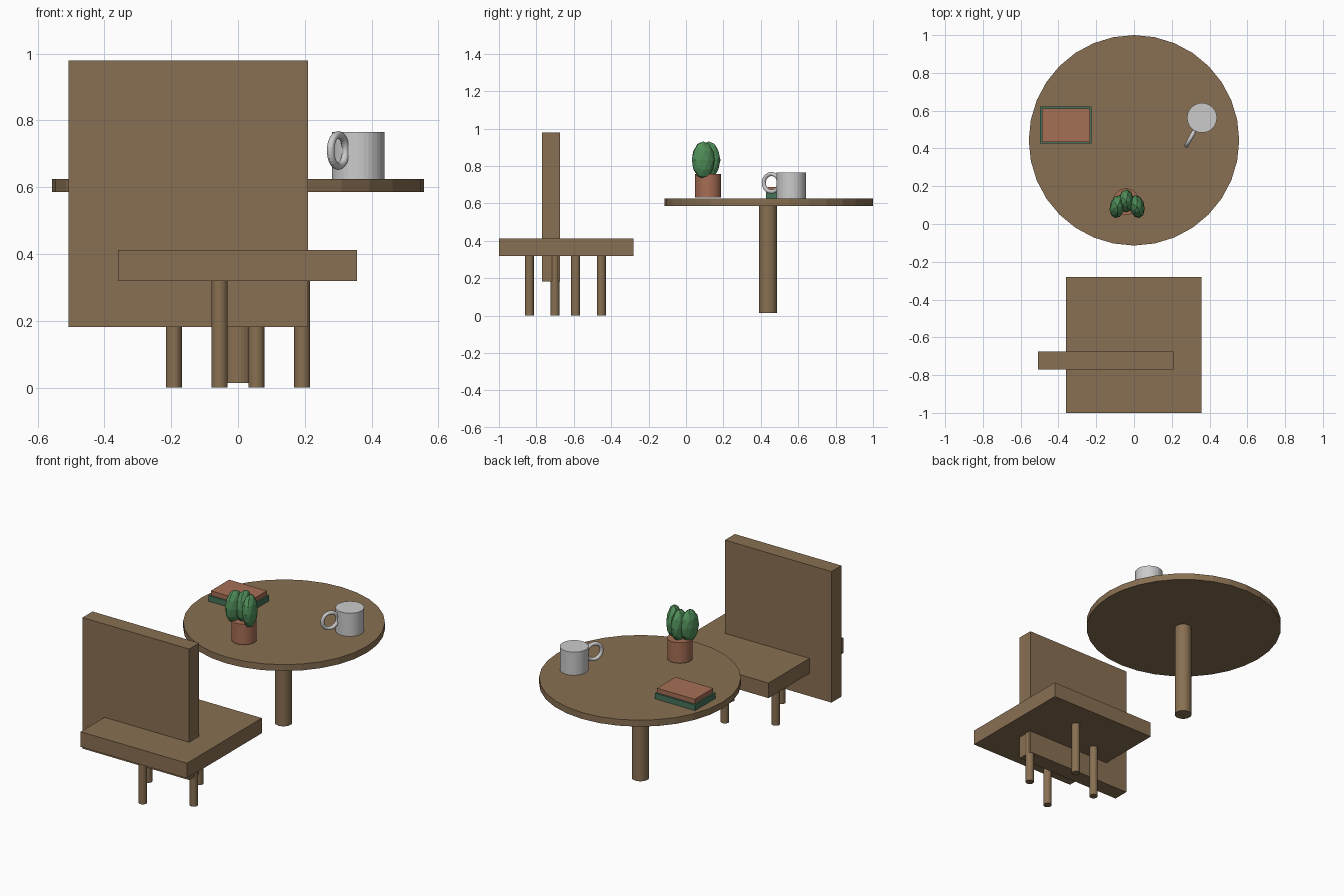
import bpy
import math
from mathutils import Vector

cube = bpy.data.objects.get("Cube")
if cube:
    bpy.data.objects.remove(cube, do_unlink=True)


def material(name, color):
    mat = bpy.data.materials.new(name)
    mat.use_nodes = True
    rgba = (*color, 1.0)
    mat.diffuse_color = rgba
    mat.node_tree.nodes["Principled BSDF"].inputs["Base Color"].default_value = rgba
    return mat


wood = material("wood brown", (0.25, 0.162, 0.084))
clay = material("terracotta", (0.38, 0.156, 0.09))
leaf = material("cactus green", (0.08, 0.27, 0.1))
cover = material("book green", (0.06, 0.17, 0.1))
china = material("mug grey", (0.6, 0.6, 0.6))


def finish(name, mat, smooth=False):
    obj = bpy.context.object
    obj.name = name
    obj.data.materials.append(mat)
    if smooth:
        bpy.ops.object.shade_smooth_by_angle(angle=math.radians(40))
    return obj


def box(name, low, high, mat):
    low, high = Vector(low), Vector(high)
    bpy.ops.mesh.primitive_cube_add(size=1, location=(low + high) / 2)
    bpy.context.object.scale = high - low
    return finish(name, mat)


def cylinder(name, x, y, radius, bottom, top, mat, sides=32):
    bpy.ops.mesh.primitive_cylinder_add(
        vertices=sides, radius=radius, depth=top - bottom,
        location=(x, y, (bottom + top) / 2))
    return finish(name, mat)


# Chair: seat, offset back panel and a twisted square of legs
box("seat", (-0.36, -1, 0.32), (0.357, -0.28, 0.412), wood)
box("chair_back", (-0.508, -0.77, 0.182), (0.21, -0.674, 0.98), wood)
for i in range(4):
    angle = math.radians(-106 + 90 * i)
    cylinder(f"chair_leg_{i + 1}", 0.2 * math.cos(angle),
             -0.645 + 0.2 * math.sin(angle), 0.024, 0, 0.32, wood)

# Round table
cylinder("table_top", 0, 0.443, 0.557, 0.586, 0.625, wood)
cylinder("table_post", 0, 0.438, 0.048, 0.014, 0.586, wood)

# Mug with a ring handle
cylinder("mug", 0.36, 0.562, 0.079, 0.625, 0.766, china)
bpy.ops.mesh.primitive_torus_add(
    major_radius=0.047, minor_radius=0.011, major_segments=32, minor_segments=12,
    location=(0.3, 0.457, 0.71), rotation=(math.pi / 2, 0, math.radians(61)))
finish("mug_handle", china)

# Potted cactus made of three faceted lobes
cylinder("plant_pot", -0.042, 0.118, 0.07, 0.632, 0.757, clay)
for name, x, y, turn in (("left", 0.016, 0.092, 12), ("middle", -0.041, 0.122, 0),
                         ("right", -0.088, 0.092, -12)):
    bpy.ops.mesh.primitive_ico_sphere_add(
        subdivisions=2, radius=1, location=(x, y, 0.832),
        rotation=(0, 0, math.radians(turn)))
    bpy.context.object.scale = (0.04, 0.062, 0.1)
    finish("cactus_lobe_" + name, leaf)

# Stacked books
box("lower_book", (-0.497, 0.427, 0.625), (-0.226, 0.622, 0.66), cover)
box("upper_book", (-0.488, 0.435, 0.66), (-0.234, 0.612, 0.688), clay)
